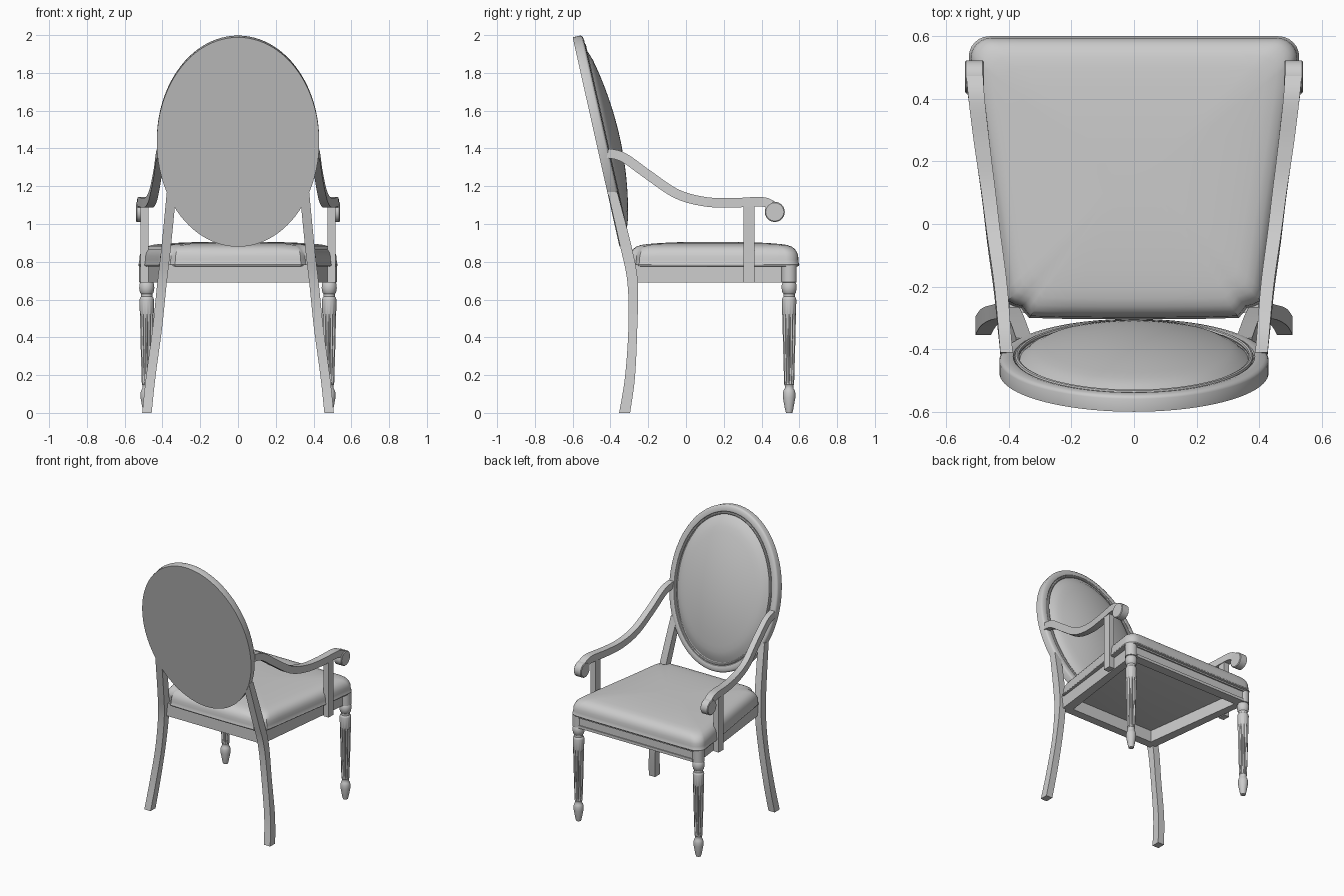
import bpy, bmesh
from math import sin, cos, pi, radians
from mathutils import Vector

if "Cube" in bpy.data.objects:
    bpy.data.objects.remove(bpy.data.objects["Cube"])


def loft(name, rings, caps=True, loop=False, mirror=False, angle=35):
    """Skin a list of equal-length rings of points."""
    bm = bmesh.new()
    vs = [[bm.verts.new(p) for p in r] for r in rings]
    n = len(vs[0])
    pairs = list(zip(vs, vs[1:])) + ([(vs[-1], vs[0])] if loop else [])
    for a, b in pairs:
        for i in range(n):
            j = (i + 1) % n
            bm.faces.new((a[i], a[j], b[j], b[i]))
    if caps and not loop:
        bm.faces.new(vs[0][::-1])
        bm.faces.new(vs[-1])
    bmesh.ops.recalc_face_normals(bm, faces=bm.faces)
    me = bpy.data.meshes.new(name)
    bm.to_mesh(me)
    bm.free()
    ob = bpy.data.objects.new(name, me)
    bpy.context.collection.objects.link(ob)
    bpy.ops.object.select_all(action='DESELECT')
    ob.select_set(True)
    bpy.context.view_layer.objects.active = ob
    bpy.ops.object.shade_smooth_by_angle(angle=radians(angle))
    if mirror:
        ob.modifiers.new("mirror", 'MIRROR')
    return ob


def spline(pts, steps=6):
    """Catmull-Rom through tuples of any length."""
    p = [pts[0]] + pts + [pts[-1]]
    out = []
    for k in range(1, len(p) - 2):
        for s in range(steps):
            t = s / steps
            out.append([0.5 * (2 * b + (c - a) * t + (2 * a - 5 * b + 4 * c - d) * t * t
                        + (3 * b - a - 3 * c + d) * t ** 3)
                        for a, b, c, d in zip(*p[k - 1:k + 3])])
    return out + [list(pts[-1])]


def box(name, x0, x1, y0, y1, z0, z1, mirror=False):
    return loft(name, [[(x0, y0, z), (x1, y0, z), (x1, y1, z), (x0, y1, z)] for z in (z0, z1)],
                mirror=mirror)


# Oval back: concentric ellipse rings (inset, depth) on a tilted plane
TILT = radians(12.6)
CEN = Vector((0, -0.476, 1.434))
UP = Vector((0, -sin(TILT), cos(TILT)))
OUT = Vector((0, cos(TILT), sin(TILT)))


def oval(inset, depth, n=96):
    return [CEN + Vector((1, 0, 0)) * ((0.43 - inset) * cos(2 * pi * i / n))
            + UP * ((0.568 - inset) * sin(2 * pi * i / n)) + OUT * depth for i in range(n)]


loft("oval_back_frame", [oval(*p) for p in
     [(0, 0), (0, 0.042), (0.004, 0.049), (0.012, 0.053), (0.03, 0.056), (0.044, 0.054),
      (0.05, 0.045)]])
loft("back_piping", [oval(0.056 + 0.008 * cos(a * pi / 4), 0.052 + 0.008 * sin(a * pi / 4))
     for a in range(8)], loop=True)
pad = [oval(0.06, 0.04)]
for k in range(1, 13):
    r = 1 - k / 12.5
    edge = min(1, k / 1.5) * 0.012
    pad.append([CEN + OUT * (0.046 + edge + 0.07 * (1 - r * r)) + (p - CEN) * r
                for p in oval(0.06, 0)])
loft("back_pad", pad)

# Back legs: curved square section (x, y_back, y_front, z)
leg = spline([(0.482, -0.354, -0.296, 0), (0.462, -0.323, -0.27, 0.19), (0.427, -0.305, -0.258, 0.45),
              (0.402, -0.31, -0.255, 0.69), (0.38, -0.348, -0.288, 0.88),
              (0.352, -0.414, -0.364, 1.17)])
loft("back_leg", [[(x - 0.025, a, z), (x + 0.025, a, z), (x + 0.025, b, z), (x - 0.025, b, z)]
     for x, a, b, z in leg], mirror=True)

# Arms: swept rectangle following (x, y, z, half width)
path = spline([(0.407, -0.415, 1.375, 0.02), (0.415, -0.33, 1.352, 0.02), (0.427, -0.2, 1.26, 0.021),
               (0.447, -0.05, 1.16, 0.022), (0.465, 0.1, 1.118, 0.023), (0.485, 0.25, 1.112, 0.025),
               (0.503, 0.4, 1.118, 0.026), (0.509, 0.46, 1.095, 0.027), (0.511, 0.485, 1.07, 0.027)])
rings = []
for i, (x, y, z, w) in enumerate(path):
    a, b = path[max(i - 1, 0)], path[min(i + 1, len(path) - 1)]
    t = Vector((0, b[1] - a[1], b[2] - a[2])).normalized()
    nz = Vector((0, -t.z, t.y)) * 0.025
    c = Vector((x, y, z))
    wx = Vector((w, 0, 0))
    rings.append([c - wx - nz, c + wx - nz, c + wx + nz, c - wx + nz])
loft("arm", rings, mirror=True)
loft("arm_scroll", [[(x, 0.47 + r * cos(2 * pi * i / 32), 1.064 + r * sin(2 * pi * i / 32))
     for i in range(32)] for x, r in
     [(0.48, 0.048), (0.484, 0.053), (0.536, 0.053), (0.54, 0.048)]], mirror=True)
box("arm_post", 0.475, 0.517, 0.305, 0.362, 0.69, 1.11, mirror=True)

# Seat rails: hollow trapezoid


def trapezoid(inset, z):
    f, b = 0.495 - inset, 0.395 - inset
    return [(-f, 0.575 - inset, z), (f, 0.575 - inset, z), (b, -0.285 + inset, z), (-b, -0.285 + inset, z)]


loft("seat_rails", [trapezoid(0, 0.69), trapezoid(0, 0.785), trapezoid(0.06, 0.785),
                    trapezoid(0.06, 0.69)], loop=True)
box("front_rail_moulding", -0.46, 0.46, 0.57, 0.582, 0.69, 0.71)
box("front_rail_upper_moulding", -0.46, 0.46, 0.57, 0.585, 0.765, 0.785)

# Seat cushion: rounded trapezoid with notched back corners
half = [(0.1, 0.6), (0.25, 0.6), (0.38, 0.6), (0.46, 0.6)]
half += [(0.462 + 0.066 * sin(radians(a)), 0.534 + 0.066 * cos(radians(a))) for a in range(15, 91, 15)]
half += [(0.507, 0.38), (0.479, 0.2), (0.451, 0.02), (0.428, -0.14), (0.417, -0.22), (0.408, -0.25),
         (0.385, -0.262), (0.36, -0.268), (0.348, -0.285), (0.335, -0.3), (0.22, -0.303), (0.1, -0.304)]
outline = half + [(-x, y) for x, y in reversed(half)]


def seat_ring(inset, z):
    return [(x * (1 - inset / 0.48), 0.15 + (y - 0.15) * (1 - inset / 0.45), z) for x, y in outline]


loft("seat_cushion", [seat_ring(*p) for p in
     [(0.012, 0.775), (0.002, 0.778), (0, 0.785), (0.003, 0.793), (0.005, 0.81), (0.006, 0.83),
      (0.012, 0.85), (0.023, 0.867), (0.04, 0.88), (0.065, 0.889), (0.1, 0.894), (0.16, 0.899),
      (0.24, 0.903), (0.32, 0.905), (0.4, 0.906)]])

# Front legs: turned profile (z, radius, flute depth)
N = 60
profile = [(0, 0.017, 0), (0.02, 0.022, 0), (0.08, 0.033, 0), (0.105, 0.033, 0), (0.12, 0.029, 0),
           (0.13, 0.023, 0), (0.145, 0.023, 0), (0.15, 0.026, 0), (0.17, 0.027, 0.25),
           (0.34, 0.032, 0.25), (0.51, 0.036, 0.25), (0.53, 0.037, 0), (0.6, 0.038, 0),
           (0.608, 0.036, 0), (0.615, 0.03, 0), (0.63, 0.03, 0), (0.637, 0.036, 0), (0.66, 0.04, 0),
           (0.68, 0.039, 0), (0.69, 0.034, 0), (0.692, 0.04, 0), (0.785, 0.04, 0)]
loft("front_leg", [[(0.483 + r * (1 - d * (0.5 - 0.5 * cos(2 * pi * i * 12 / N))) * cos(2 * pi * i / N),
                     0.546 + r * (1 - d * (0.5 - 0.5 * cos(2 * pi * i * 12 / N))) * sin(2 * pi * i / N), z)
                    for i in range(N)] for z, r, d in profile], mirror=True)
